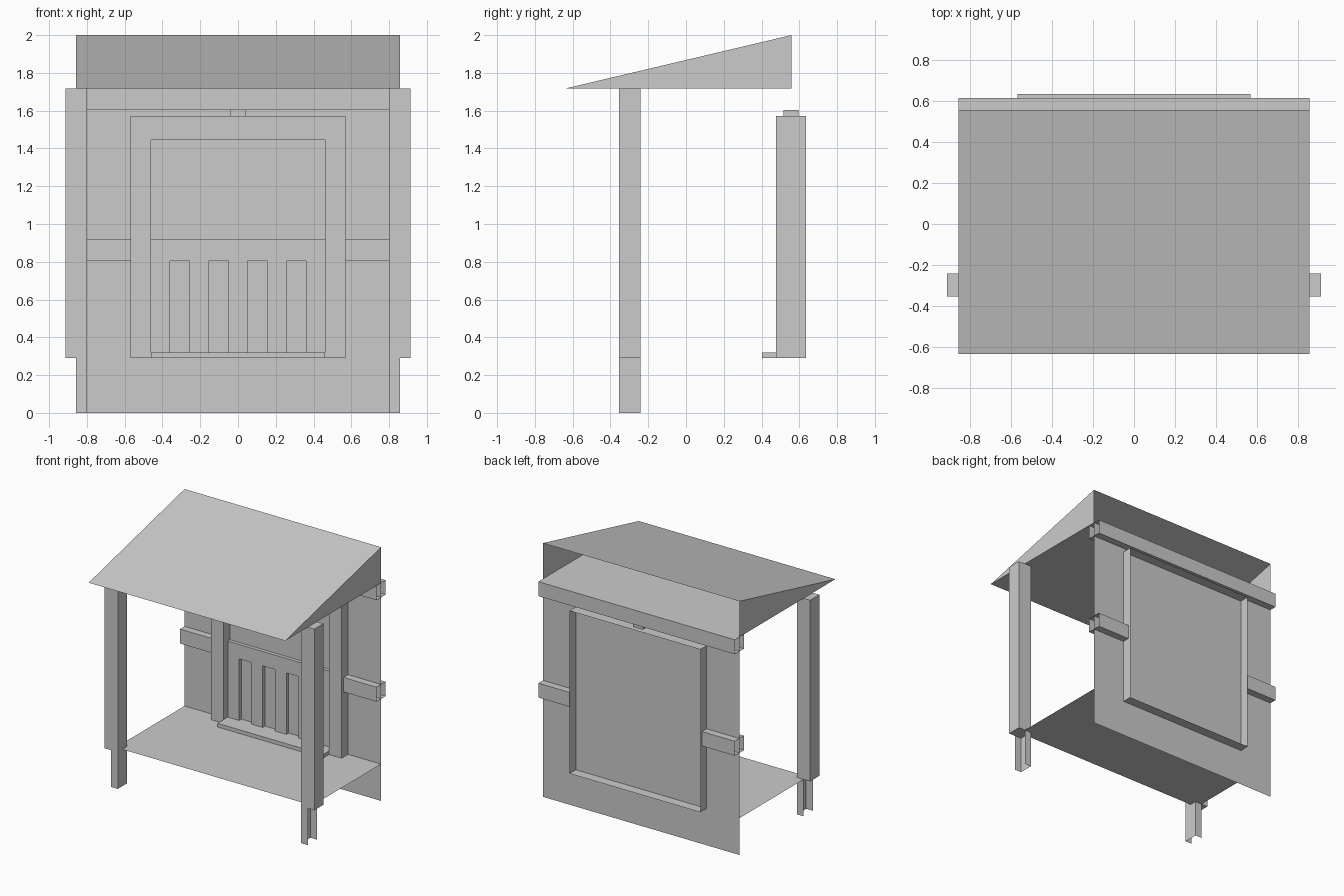
import bpy, bmesh

if "Cube" in bpy.data.objects:
    bpy.data.objects.remove(bpy.data.objects["Cube"])

WALL_Y = 0.558
HALF = 0.857


def make(name, verts, faces):
    me = bpy.data.meshes.new(name)
    me.from_pydata(verts, [], faces)
    bm = bmesh.new()
    bm.from_mesh(me)
    bmesh.ops.recalc_face_normals(bm, faces=bm.faces)
    bm.to_mesh(me)
    bm.free()
    ob = bpy.data.objects.new(name, me)
    bpy.context.collection.objects.link(ob)
    return ob


def box(name, x0, x1, y0, y1, z0, z1, skip=()):
    """Box from its limits; skip lists the sides left open, e.g. '+x'."""
    verts = [(x, y, z) for x in (x0, x1) for y in (y0, y1) for z in (z0, z1)]
    sides = {'-x': (0, 1, 3, 2), '+x': (4, 6, 7, 5), '-y': (0, 4, 5, 1),
             '+y': (2, 3, 7, 6), '-z': (0, 2, 6, 4), '+z': (1, 5, 7, 3)}
    return make(name, verts, [f for k, f in sides.items() if k not in skip])


def mirror(ob):
    """Copy the part to the other side of x = 0."""
    ob.modifiers.new("mirror", 'MIRROR').use_mirror_merge = False
    return ob


# Wedge roof, open at the back
F, T, Z = -0.636, 2.0, 1.718
make("roof",
     [(-HALF, F, Z), (HALF, F, Z), (-HALF, WALL_Y, Z), (HALF, WALL_Y, Z),
      (-HALF, WALL_Y, T), (HALF, WALL_Y, T)],
     [(0, 1, 5, 4), (0, 2, 3, 1), (0, 4, 2), (1, 3, 5)])

# Thin back wall and floor
make("back_wall",
     [(-HALF, WALL_Y, 0), (HALF, WALL_Y, 0), (HALF, WALL_Y, Z), (-HALF, WALL_Y, Z)],
     [(0, 1, 2, 3)])
make("floor",
     [(-HALF, -0.298, 0.29), (HALF, -0.298, 0.29),
      (HALF, WALL_Y, 0.29), (-HALF, WALL_Y, 0.29)],
     [(0, 1, 2, 3)])

# Front posts with open channel feet
mirror(box("front_post", 0.80, 0.914, -0.355, -0.241, 0.29, Z))
mirror(box("post_foot", 0.80, HALF, -0.355, -0.241, 0, 0.29, ('+x', '+z', '-z')))

# Beams straddling the back wall, with open ends
box("top_beam", -HALF, HALF, 0.501, 0.615, 1.604, Z, ('-x', '+x'))
mirror(box("side_rail", 0.57, HALF, 0.501, 0.615, 0.804, 0.918, ('-x', '+x')))

# Opening frame: outer sleeve through the wall
box("frame_sleeve", -0.57, 0.57, 0.477, 0.636, 0.29, 1.573, ('-y', '+y'))

# Frame face and inner reveal, an upside-down U
path = [((-0.57, 0.29), (-0.46, 0.29)), ((-0.57, 1.573), (-0.46, 1.445)),
        ((0.57, 1.573), (0.46, 1.445)), ((0.57, 0.29), (0.46, 0.29))]
verts, faces = [], []
for (ox, oz), (ix, iz) in path:
    verts += [(ox, 0.477, oz), (ix, 0.477, iz), (ix, WALL_Y, iz)]
for i in range(0, 9, 3):
    faces += [(i, i + 1, i + 4, i + 3), (i + 1, i + 2, i + 5, i + 4)]
make("frame_face", verts, faces)

# Stub joining the frame to the top beam
box("frame_stub", -0.04, 0.04, 0.515, 0.595, 1.573, 1.604, ('-z', '+z'))

# Sill, guard rail and slats inside the frame
box("sill", -0.46, 0.46, 0.402, WALL_Y, 0.29, 0.319)
box("guard_rail", -0.46, 0.46, 0.53, WALL_Y, 0.804, 0.918)
for i in range(5):
    c = -0.411 + i * 0.2055
    box(f"slat_{i + 1}", c - 0.05, c + 0.05, 0.53, WALL_Y, 0.319, 0.804,
        ('-z', '+z'))
